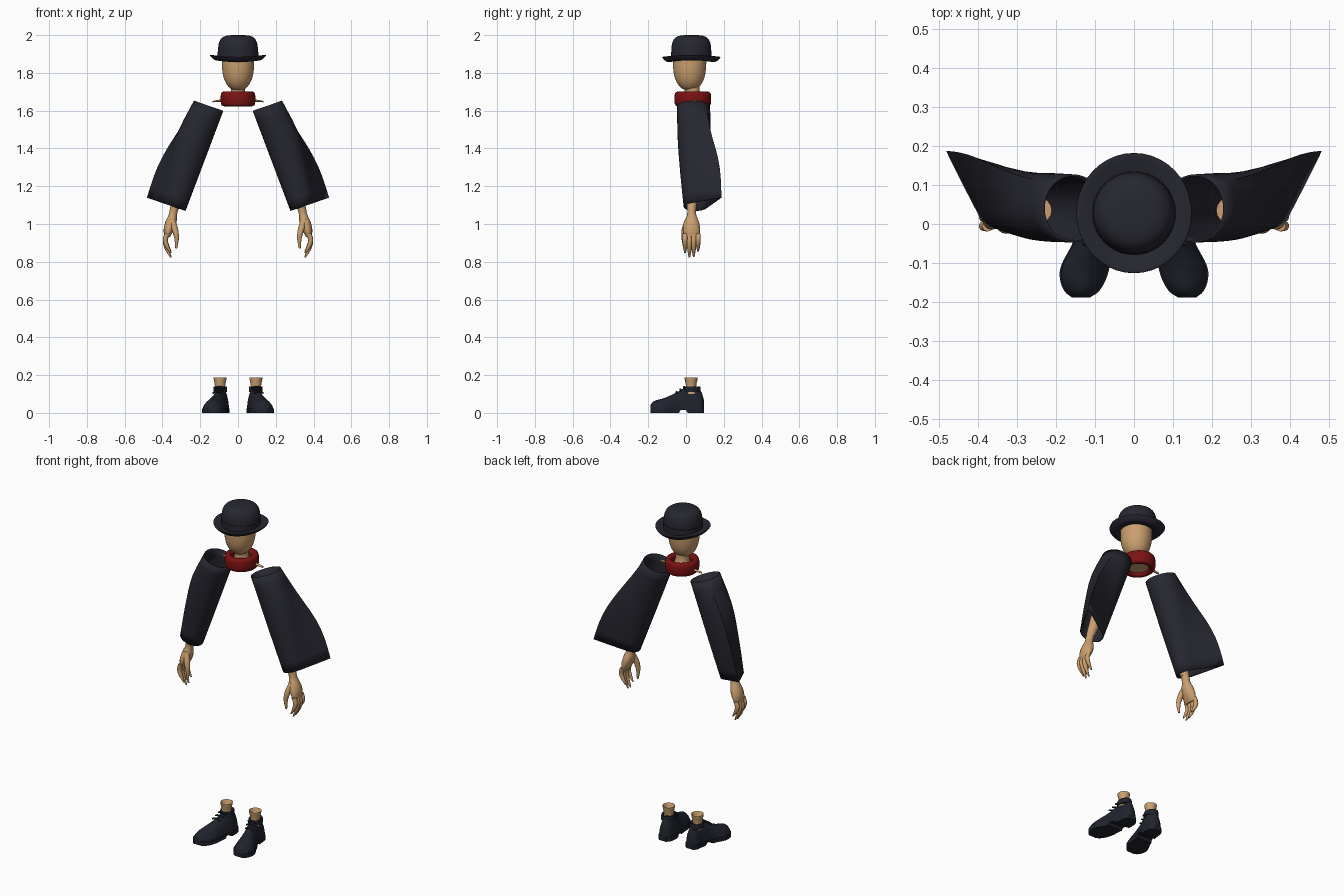
import bpy, bmesh
from math import sin, cos, pi, acos, radians, sqrt, copysign

cube = bpy.data.objects.get("Cube")
if cube:
    bpy.data.objects.remove(cube, do_unlink=True)


def material(name, *rgb):
    m = bpy.data.materials.new(name)
    m.use_nodes = True
    m.diffuse_color = (*rgb, 1)
    m.node_tree.nodes["Principled BSDF"].inputs["Base Color"].default_value = (*rgb, 1)
    return m


CLOTH = material("dark navy cloth", 0.02, 0.02, 0.03)
LEATHER = material("dark shoe leather", 0.015, 0.017, 0.027)
WOOD = material("tan wood", 0.6, 0.35, 0.16)
RED = material("deep red", 0.2, 0.006, 0.006)


def steps(count):
    return [i / count for i in range(count + 1)]


def angles(count):
    return [2 * pi * i / count for i in range(count)]


def power(value, exponent):
    return copysign(abs(value) ** exponent, value)


def blend(t, values):
    """Smooth curve through evenly spaced values, or one constant."""
    if not isinstance(values, tuple):
        return values
    first, second = values[:2]
    before_last, last = values[-2:]
    padded = (2 * first - second, *values, 2 * last - before_last)
    span = min(int(t * (len(values) - 1)), len(values) - 2)
    f = t * (len(values) - 1) - span
    p, a, b, q = padded[span:span + 4]
    return a + f / 2 * (b - p + f * (2 * p - 5 * a + 4 * b - q + f * (3 * (a - b) + q - p)))


def skin(name, rings, mat, caps=True, loop=False, thickness=0, angle=45):
    """Skin a list of equal-length point rings into one object."""
    bm = bmesh.new()
    rows = [[bm.verts.new(point) for point in ring] for ring in rings]
    pairs = list(zip(rows, rows[1:]))
    if loop:
        pairs.append((rows[-1], rows[0]))
    elif caps:
        bm.faces.new(rows[0])
        bm.faces.new(rows[-1])
    for low, high in pairs:
        for i in range(len(low)):
            bm.faces.new((low[i - 1], low[i], high[i], high[i - 1]))
    bmesh.ops.recalc_face_normals(bm, faces=bm.faces)
    mesh = bpy.data.meshes.new(name)
    bm.to_mesh(mesh)
    bm.free()
    mesh.materials.append(mat)
    ob = bpy.data.objects.new(name, mesh)
    bpy.context.collection.objects.link(ob)
    bpy.ops.object.select_all(action="DESELECT")
    ob.select_set(True)
    bpy.context.view_layer.objects.active = ob
    bpy.ops.object.shade_smooth_by_angle(angle=radians(angle))
    if thickness:
        solid = ob.modifiers.new("Thickness", "SOLIDIFY")
        solid.thickness = thickness
        solid.offset = 0


def limb(name, x, y, z, rx, ry, mat=WOOD, side=1, count=12):
    """Tube of level ellipses whose centre and radii follow blended values."""
    skin(name, [[(side * (blend(t, x) + blend(t, rx) * cos(a)),
                  blend(t, y) + blend(t, ry) * sin(a), blend(t, z)) for a in angles(16)]
                for t in steps(count)], mat)


def lathe(name, profile, mat, y, stretch, curl=0, loop=False):
    """Turned shape stretched along y; curl lifts it at both sides."""
    skin(name, [[(r * cos(a), y + stretch * r * sin(a), z + curl * cos(2 * a))
                 for a in angles(40)] for r, z in profile], mat, loop=loop)


# Bowler hat: domed crown, ribbon and rolled brim
crown = [(0.105 * sqrt(cos(t * pi / 2)) + 0.001, 1.88 + 0.12 * sqrt(sin(t * pi / 2)))
         for t in steps(16)]
lathe("hat_crown", crown, CLOTH, 0.028, 1)
lathe("hat_ribbon", [(0.107, 1.87), (0.108, 1.91), (0.1, 1.915)], CLOTH, 0.028, 1)
brim = [(blend(t, (0.08, 0.12, 0.147, 0.14, 0.1)), blend(t, (1.87, 1.862, 1.885, 1.89, 1.88)))
        for t in steps(16)]
lathe("hat_brim", brim, CLOTH, 0.028, 1.04, curl=0.005, loop=True)

# Egg-shaped head, flared neck and scarf ring
egg = [(0.084 * sqrt(1 - (1 - t * t) ** 3) + 0.002, 1.705 + 0.18 * t * t) for t in steps(16)]
lathe("head", egg, WOOD, 0.019, 1.03)
limb("neck", 0, (0.04, 0.03), (1.64, 1.73), (0.065, 0.045, 0.038, 0.04), (0.067, 0.047, 0.04, 0.042))
roll = [(0.073 + 0.019 * power(cos(a), 0.7), 1.662 + 0.039 * power(sin(a), 0.7)) for a in angles(20)]
lathe("scarf", roll, RED, 0.036, 1.06, loop=True)


def sleeve(name, side):
    """Tube whose round section grows a pointed rear fold towards the hem."""
    rings = []
    for t in steps(10):
        out = blend(t, (0.08, 0.09, 0.08, 0.065))
        deep = blend(t, (0.085, 0.085, 0.075, 0.06))
        spread = acos(1 / blend(t, (1, 1.46, 2.4, 3.2)))
        ring = []
        for a in angles(32):
            turn = a - pi
            reach = 1 / cos(max(0, spread - abs(turn)))
            across = out * (1 + reach * cos(turn + pi / 4))
            ring.append((side * (blend(t, (0.08, 0.28)) + 0.945 * across),
                         blend(t, (0.04, 0.05)) + deep * reach * sin(turn + pi / 4),
                         blend(t, (1.6, 1.07)) + 0.325 * across))
        rings.append(ring)
    skin(name, rings, CLOTH, caps=False, thickness=0.005)


def shoe(prefix, side):
    """Domed upper over a flat sole with a raised arch, from heel to toe."""
    upper, sole = [], []
    for t in steps(30):
        end = max(0.1, 1 - abs(2 * t - 1) ** 8) ** 0.33
        y = blend(t, (0.094, -0.188))
        x = blend(t, (0.09, 0.09, 0.107, 0.127, 0.136))
        wide = end * blend(t, (0.04, 0.043, 0.047, 0.06, 0.045))
        rise = end * blend(t, (0.11, 0.125, 0.09, 0.058, 0.045))
        under = 0.015 if 0.3 < t < 0.44 else 0
        upper.append([(side * (x + wide * cos(a) * (1 - 0.3 * sin(a))), y,
                       0.02 + rise * abs(sin(a)) ** 0.8) for a in [pi * s for s in steps(14)]])
        edge = wide + 0.003
        sole.append([(side * (x + dx), y, z) for dx, z in
                     ((-edge, under), (edge, under), (edge, 0.024), (-edge, 0.024))])
    skin(prefix + "_shoe_upper", upper, LEATHER)
    skin(prefix + "_shoe_sole", sole, LEATHER, angle=30)
    limb(prefix + "_shoe_collar", 0.094, 0.032, (0.11, 0.14, 0.13), (0.037, 0.035, 0.024),
         (0.046, 0.043, 0.028), LEATHER, side)
    # Lace bars arched over the instep
    for k in range(3):
        bar = [[(side * (0.097 + 0.006 * k + 0.025 * s), 0.005 * cos(a) - 0.01 - 0.02 * k,
                 0.138 - 0.013 * k - 0.007 * s * s + 0.005 * sin(a)) for a in angles(8)]
               for s in (-1, -0.5, 0, 0.5, 1)]
        skin(prefix + "_lace_" + str(k + 1), bar, LEATHER)


def arm(prefix, side):
    """Forearm inside the sleeve, palm, curled fingers and thumb."""
    limb(prefix + "_forearm", (0.245, 0.337), (0.035, 0.03), (1.36, 1.08),
         (0.034, 0.034, 0.024), (0.034, 0.034, 0.024), WOOD, side)
    limb(prefix + "_palm", (0.335, 0.355, 0.376), 0.03, (1.09, 0.93),
         (0.024, 0.022, 0.03, 0.028, 0.014), (0.024, 0.024, 0.039, 0.045, 0.038), WOOD, side)
    for i, finger in enumerate(("index", "middle", "ring", "little")):
        tip = 0.82 + 0.013 * (i - 1.4) ** 2
        thick = (0.014, 0.013, 0.011, 0.004)
        limb(prefix + "_" + finger + "_finger", (0.375, 0.385, 0.375, 0.355),
             0.023 * i - 0.005, (0.95, tip), thick, thick, WOOD, side)
    thick = (0.014, 0.017, 0.012, 0.005)
    limb(prefix + "_thumb", (0.35, 0.335, 0.325, 0.327), (0.01, -0.01, -0.01),
         (1.03, 0.87), thick, thick, WOOD, side)


for prefix, side in (("left", 1), ("right", -1)):
    sleeve(prefix + "_sleeve", side)
    arm(prefix, side)
    shoe(prefix, side)
    # Ankle stub with a hollow flared top
    flare = (0.03, 0.027, 0.034, 0.033, 0.024)
    limb(prefix + "_ankle", 0.095, 0.027, (0.1, 0.14, 0.18, 0.185, 0.16), flare, flare, WOOD, side)
    # Slim collar rod tapering towards the shoulder
    rod = [[(side * blend(t, (0.03, 0.135)), 0.045 + (0.016 - 0.01 * t) * cos(a),
             1.66 - 0.012 * t + (0.01 - 0.006 * t) * sin(a)) for a in angles(10)] for t in steps(4)]
    skin(prefix + "_collar_rod", rod, WOOD)
